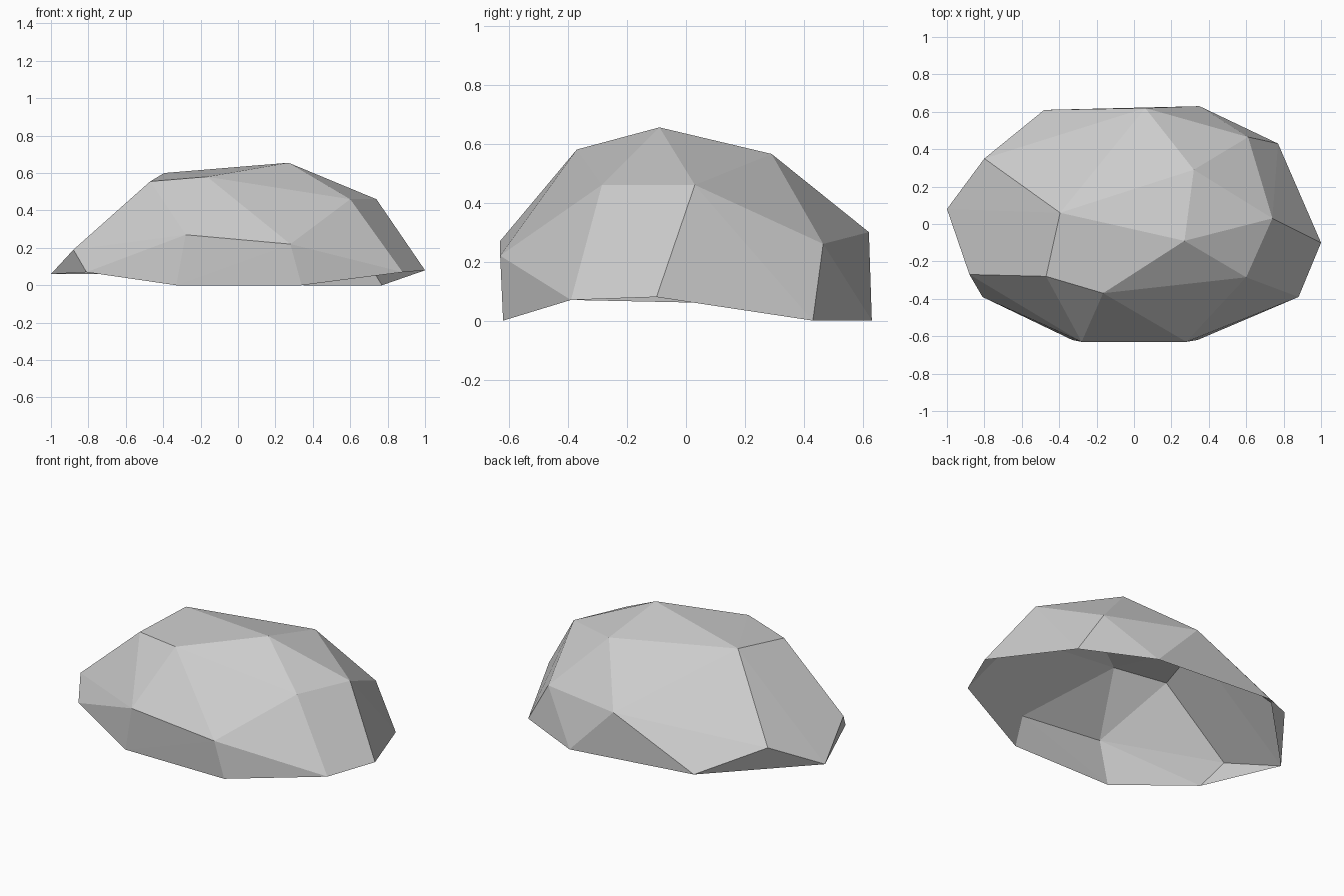
import bpy
import bmesh
from mathutils import Vector

default_cube = bpy.data.objects.get("Cube")
if default_cube:
    bpy.data.objects.remove(default_cube, do_unlink=True)


def make_material(name, colour):
    material = bpy.data.materials.new(name)
    material.use_nodes = True
    material.diffuse_color = colour
    shader = next(n for n in material.node_tree.nodes if n.type == "BSDF_PRINCIPLED")
    shader.inputs["Base Color"].default_value = colour
    shader.inputs["Roughness"].default_value = 0.9
    return material


# Corner points of the boulder, ring by ring from the ground up
ground_rim = [
    (-.33, -.62, 0), (.34, -.62, 0), (.88, -.39, .07), (1, -.1, .08),
    (.77, .43, 0), (.35, .63, 0), (-.48, .61, .06), (-1, .08, .06), (-.81, -.39, .07),
]
middle_belt = [
    (-.28, -.63, .27), (.28, -.63, .22), (.61, .465, .26),
    (.06, .62, .3), (-.8, .35, .21), (-.88, -.27, .19),
]
crown = [
    (-.47, -.28, .555), (-.165, -.37, .58), (.6, -.285, .46), (.74, .03, .46),
    (.32, .29, .565), (.27, -.09, .655), (-.395, .06, .6),
]


def faceted_shell(name, points, material):
    """Wrap the points in flat facets and leave the underside open."""
    bm = bmesh.new()
    for point in points:
        bm.verts.new(Vector(point))
    bmesh.ops.convex_hull(bm, input=bm.verts[:])
    bmesh.ops.recalc_face_normals(bm, faces=bm.faces[:])
    bm.normal_update()
    underside = [face for face in bm.faces if face.normal.z < -0.8]
    bmesh.ops.delete(bm, geom=underside, context="FACES")
    loose = [vert for vert in bm.verts if not vert.link_faces]
    bmesh.ops.delete(bm, geom=loose, context="VERTS")

    mesh = bpy.data.meshes.new(name)
    bm.to_mesh(mesh)
    bm.free()
    mesh.materials.append(material)
    shell = bpy.data.objects.new(name, mesh)
    bpy.context.collection.objects.link(shell)
    return shell


# Hollow, flat-shaded boulder
stone_grey = make_material("stone_grey", (0.6, 0.6, 0.6, 1))
faceted_shell("boulder", ground_rim + middle_belt + crown, stone_grey)
